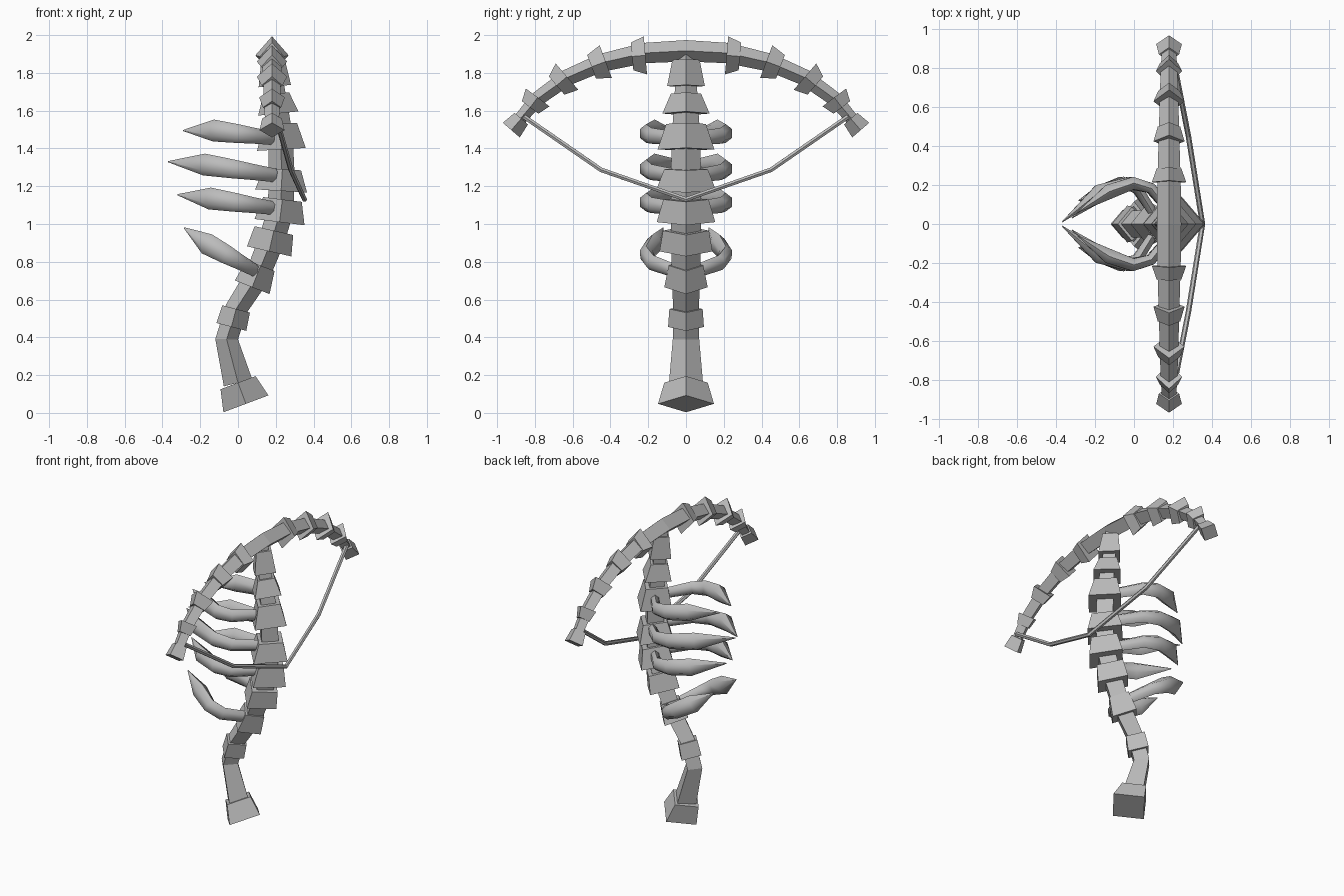
import bpy, bmesh, math
from mathutils import Vector

cube = bpy.data.objects.get("Cube")
if cube:
    bpy.data.objects.remove(cube, do_unlink=True)

bone = bpy.data.materials.new("bone_grey")
bone.use_nodes = True
GREY = (0.5, 0.5, 0.5, 1)
bone.diffuse_color = GREY
bone.node_tree.nodes["Principled BSDF"].inputs["Base Color"].default_value = GREY


def loft(name, path, radii, side, ratio=0.86, sides=4, smooth=False):
    """Sweep a polygon along a path; radii run along `side`, ratio scales the other axis."""
    pts = [Vector(p) for p in path]
    bm = bmesh.new()
    rings = []
    for i, p in enumerate(pts):
        before = (p - pts[i - 1]).normalized() if i else Vector()
        after = (pts[i + 1] - p).normalized() if i < len(pts) - 1 else Vector()
        t = (before + after).normalized()
        n = t.cross(Vector(side)).normalized()
        u = n.cross(t).normalized()
        ring = []
        for k in range(sides):
            a = math.tau * k / sides
            ring.append(bm.verts.new(p + radii[i] * (u * math.cos(a) + n * math.sin(a) * ratio)))
        rings.append(ring)
    for a, b in zip(rings, rings[1:]):
        for k in range(sides):
            j = (k + 1) % sides
            bm.faces.new((a[k], a[j], b[j], b[k]))
    bm.faces.new(rings[0])
    bm.faces.new(rings[-1])
    bmesh.ops.recalc_face_normals(bm, faces=bm.faces)
    mesh = bpy.data.meshes.new(name)
    bm.to_mesh(mesh)
    bm.free()
    mesh.materials.append(bone)
    obj = bpy.data.objects.new(name, mesh)
    bpy.context.collection.objects.link(obj)
    if smooth:
        bpy.ops.object.select_all(action='DESELECT')
        obj.select_set(True)
        bpy.context.view_layer.objects.active = obj
        bpy.ops.object.shade_smooth_by_angle(angle=math.radians(65))
    return obj


X, Y, Z = (1, 0, 0), (0, 1, 0), (0, 0, 1)

# Handle and stock: one curved diamond bar
stock = [(0, .16), (-.06, .39), (-.01, .55), (.1, .72), (.18, .92), (.225, 1.07),
         (.232, 1.24), (.225, 1.47), (.205, 1.65), (.185, 1.8), (.18, 1.9)]
loft("stock", [(x, 0, z) for x, z in stock],
     [.09, .07, .068, .075, .08, .08, .08, .075, .062, .055, .05], Y)

# Vertebrae: bottom x, z, radius and top x, z, radius
vertebrae = [
    (.042, .048, .148, 0, .16, .115),
    (-.035, .455, .095, -.01, .55, .088),
    (.075, .665, .115, .12, .78, .092),
    (.165, .855, .14, .19, .965, .122),
    (.22, 1.01, .155, .235, 1.13, .12),
    (.228, 1.175, .16, .235, 1.29, .115),
    (.23, 1.395, .15, .222, 1.53, .105),
    (.213, 1.585, .125, .202, 1.69, .08),
    (.195, 1.73, .1, .185, 1.87, .072)]
for i, (x0, z0, r0, x1, z1, r1) in enumerate(vertebrae):
    loft("pommel" if i == 0 else f"vertebra_{i}",
         [(x0, 0, z0), (x1, 0, z1)], [r0, r1], Y)

# Bow limbs: one arc across the top
half = [(.22, 1.905, .06), (.45, 1.853, .053), (.63, 1.775, .048),
        (.79, 1.66, .043), (.9, 1.53, .036)]
arc = [(-y, z, r) for y, z, r in reversed(half)] + [(0, 1.917, .063)] + half
loft("bow_limbs", [(.18, y, z) for y, z, r in arc], [r for y, z, r in arc], X, .9)

# Collars on the limbs: inner y, z, radius and outer y, z, radius
collars = [
    (.215, 1.893, .088, .285, 1.887, .064),
    (.425, 1.86, .08, .5, 1.832, .058),
    (.63, 1.78, .08, .685, 1.733, .055),
    (.785, 1.67, .068, .825, 1.617, .048),
    (.872, 1.558, .052, .925, 1.497, .066)]
for s, label in ((1, "back"), (-1, "front")):
    for i, (y0, z0, r0, y1, z1, r1) in enumerate(collars):
        loft(f"{label}_limb_collar_{i + 1}",
             [(.18, s * y0, z0), (.18, s * y1, z1)], [r0, r1], X,
             .9 if i == 4 else 1.15)

# Bowstring
string = [(.2, .86, 1.57), (.28, .45, 1.287), (.352, 0, 1.13),
          (.28, -.45, 1.287), (.2, -.86, 1.57)]
loft("bowstring", string, [.014] * 5, X, 1, 6)

# Ribs: start x, z; bend x, z; tip x, y, z
ribs = [(.18, 1.455, -.13, 1.495, -.29, .06, 1.495),
        (.2, 1.257, -.18, 1.315, -.37, .01, 1.33),
        (.18, 1.085, -.15, 1.135, -.32, .03, 1.155),
        (.09, .755, -.165, .895, -.285, .12, .98)]
for s, label in ((1, "back"), (-1, "front")):
    for i, (x0, z0, x1, z1, x2, y2, z2) in enumerate(ribs):
        def along(f, y):
            return (x0 + (x1 - x0) * f, s * y, z0 + (z1 - z0) * f)
        path = [along(0, .07), along(.3, .185), along(.6, .21), along(1, .165), (x2, s * y2, z2)]
        loft(f"{label}_rib_{i + 1}", path, [.036, .042, .05, .058, .003], Z, .75, 6, True)
